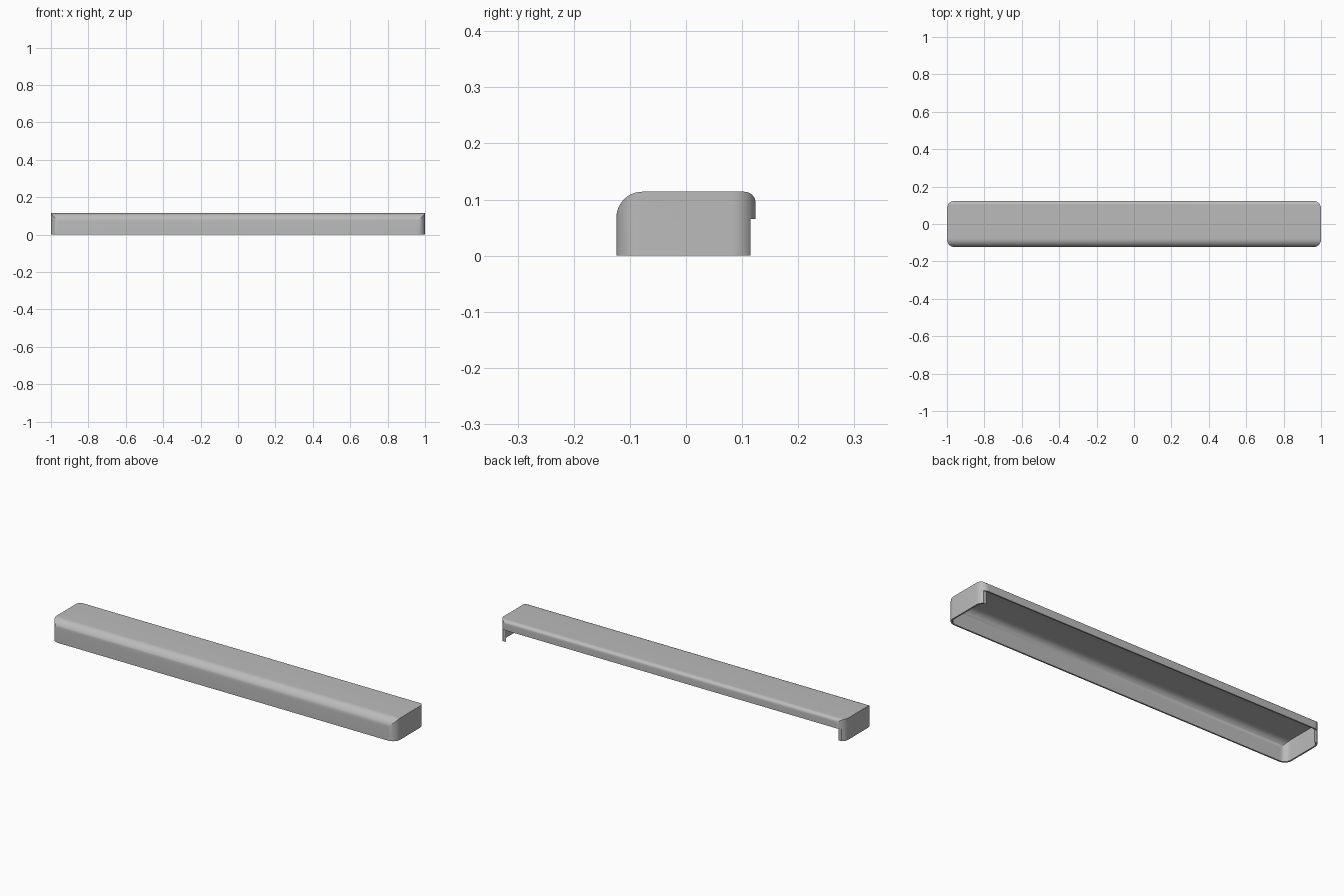
import bpy, bmesh
from math import sin, cos, pi
from mathutils import Vector

cube = bpy.data.objects.get("Cube")
if cube:
    bpy.data.objects.remove(cube, do_unlink=True)

FRONT, BACK, TOP, END = -0.124, 0.124, 0.114, 1.0
WALL = 0.008


def arc(cx, cy, r, start, steps=12):
    """Quarter circle, counter-clockwise from start (in quarter turns)."""
    return [(cx + r * cos((start + i / steps) * pi / 2),
             cy + r * sin((start + i / steps) * pi / 2)) for i in range(steps + 1)]


def prism(name, outline, to_3d, offset):
    """Solid made by sweeping a 2D outline along an offset vector."""
    bm = bmesh.new()
    face = bm.faces.new([bm.verts.new(to_3d(a, b)) for a, b in outline])
    swept = bmesh.ops.extrude_face_region(bm, geom=[face])["geom"]
    bmesh.ops.translate(bm, vec=Vector(offset),
                        verts=[v for v in swept if isinstance(v, bmesh.types.BMVert)])
    bmesh.ops.recalc_face_normals(bm, faces=bm.faces)
    mesh = bpy.data.meshes.new(name)
    bm.to_mesh(mesh)
    bm.free()
    obj = bpy.data.objects.new(name, mesh)
    bpy.context.collection.objects.link(obj)
    return obj


def combine(obj, tool, operation):
    """Apply a boolean and discard the tool."""
    tool.hide_render = True
    mod = obj.modifiers.new(operation, 'BOOLEAN')
    mod.operation, mod.object, mod.solver = operation, tool, 'EXACT'
    bpy.context.view_layer.objects.active = obj
    bpy.ops.object.modifier_apply(modifier=mod.name)
    bpy.data.objects.remove(tool, do_unlink=True)


def rounded_bar(name, inset, bottom):
    """Side profile with rounded top edges, trimmed by a rounded plan."""
    f, b, t, e = FRONT + inset, BACK - inset, TOP - inset, END - inset
    rf, rb, rc = 0.046 - inset, 0.02 - inset, 0.042 - inset
    side = [(f, bottom), (b, bottom)]
    side += arc(b - rb, t - rb, rb, 0) + arc(f + rf, t - rf, rf, 1)
    plan = (arc(e - rc, b - rc, rc, 0) + arc(rc - e, b - rc, rc, 1)
            + arc(rc - e, f + rc, rc, 2) + arc(e - rc, f + rc, rc, 3))
    bar = prism(name, side, lambda y, z: (-1.2, y, z), (2.4, 0, 0))
    trim = prism("plan_trim", plan, lambda x, y: (x, y, -0.2), (0, 0, 0.5))
    combine(bar, trim, 'INTERSECT')
    return bar


# Hollow cover, open underneath
cover = rounded_bar("cover_shell", 0, 0)
combine(cover, rounded_bar("cavity", WALL, -0.05), 'DIFFERENCE')

# Lower part of the back wall is cut away
notch = [(BACK - WALL - 0.001, -0.1), (0.3, -0.1), (0.3, 0.065), (BACK - WALL - 0.001, 0.065)]
combine(cover, prism("back_notch", notch, lambda y, z: (-1.3, y, z), (2.6, 0, 0)), 'DIFFERENCE')

# Plain grey finish
grey = bpy.data.materials.new("light_grey")
grey.use_nodes = True
colour = (0.5, 0.5, 0.5, 1)
grey.diffuse_color = colour
grey.node_tree.nodes["Principled BSDF"].inputs["Base Color"].default_value = colour
cover.data.materials.clear()
cover.data.materials.append(grey)

bpy.ops.object.select_all(action='DESELECT')
cover.select_set(True)
bpy.context.view_layer.objects.active = cover
bpy.ops.object.shade_smooth_by_angle(angle=pi / 6)
